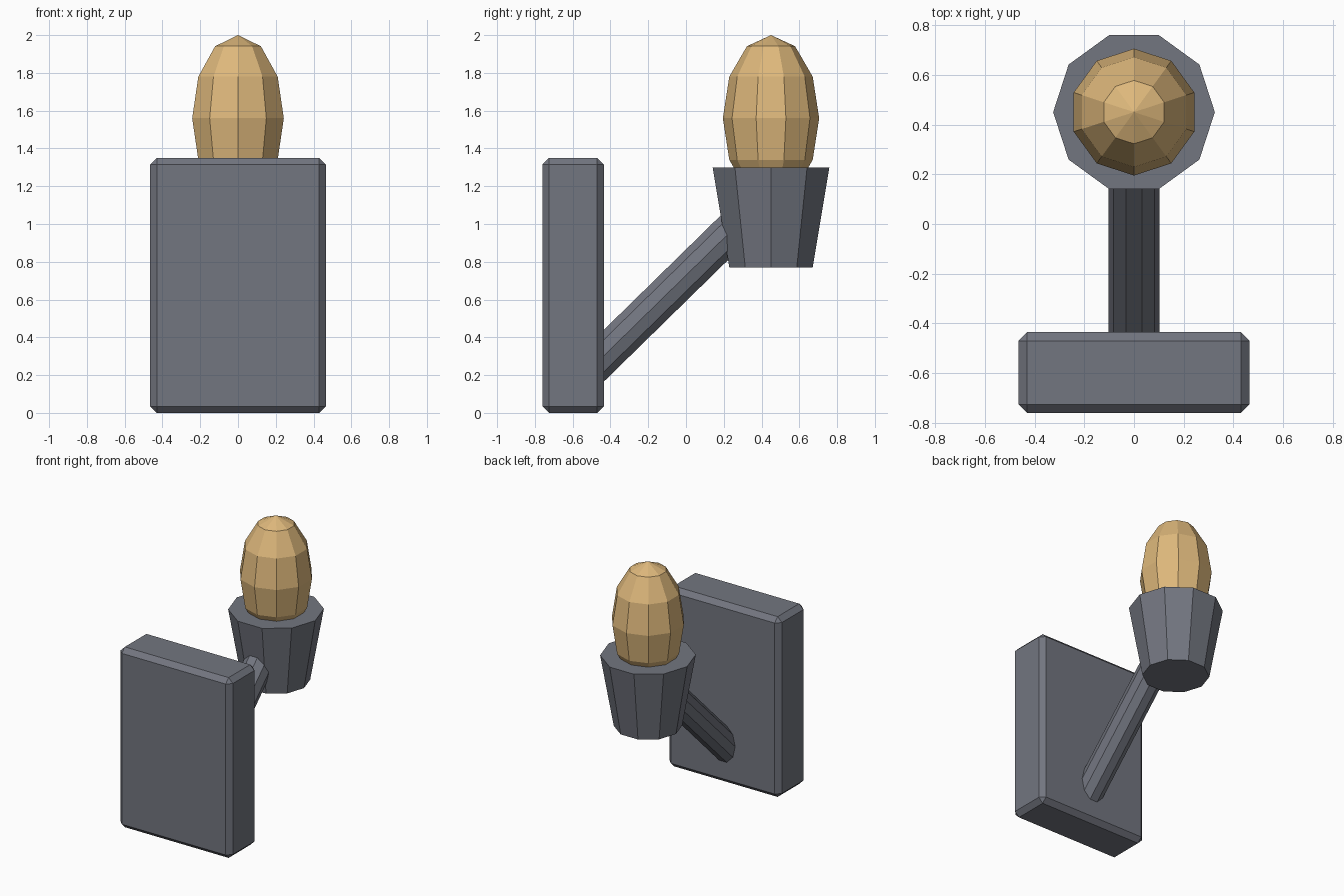
import bpy
from math import pi
from mathutils import Vector

cube = bpy.data.objects.get("Cube")
if cube:
    bpy.data.objects.remove(cube, do_unlink=True)

SIDES = 10
AXIS_Y = 0.45


def material(name, rgb):
    mat = bpy.data.materials.new(name)
    mat.use_nodes = True
    colour = (*rgb, 1)
    mat.diffuse_color = colour
    mat.node_tree.nodes["Principled BSDF"].inputs["Base Color"].default_value = colour
    return mat


def finish(name, mat):
    obj = bpy.context.object
    obj.name = name
    obj.data.materials.append(mat)
    return obj


iron = material("slate grey", (0.17, 0.18, 0.215))
glow = material("warm amber", (0.73, 0.48, 0.2))

# Bevelled wall plate
bpy.ops.mesh.primitive_cube_add(size=1, location=(0, -0.5975, 0.675))
plate = finish("wall_plate", iron)
plate.scale = (0.93, 0.325, 1.35)
bpy.ops.object.transform_apply(location=False, rotation=False, scale=True)
bevel = plate.modifiers.new("Chamfer", 'BEVEL')
bevel.width = 0.035
bevel.segments = 1

# Sloping arm from the plate into the cup
start, end = Vector((0, -0.55, 0.19)), Vector((0, 0.4, 1.12))
direction = end - start
bpy.ops.mesh.primitive_cylinder_add(vertices=SIDES, radius=0.103,
                                    depth=direction.length,
                                    location=(start + end) / 2)
arm = finish("arm", iron)
# Corners point sideways along x
arm.rotation_euler = (-direction.angle(Vector((0, 0, 1))), 0, 0)
for v in arm.data.vertices:
    v.co.x, v.co.y = v.co.y, -v.co.x

# Tapered cup
bpy.ops.mesh.primitive_cone_add(vertices=SIDES, radius1=0.232, radius2=0.325,
                                depth=0.53, location=(0, AXIS_Y, 1.035),
                                rotation=(0, 0, pi / 2))
finish("cup", iron)

# Faceted flame, a stretched sphere sitting in the cup
bpy.ops.mesh.primitive_uv_sphere_add(segments=SIDES, ring_count=6, radius=1,
                                     location=(0, AXIS_Y, 1.56))
flame = finish("flame", glow)
flame.scale = (0.255, 0.255, 0.44)
